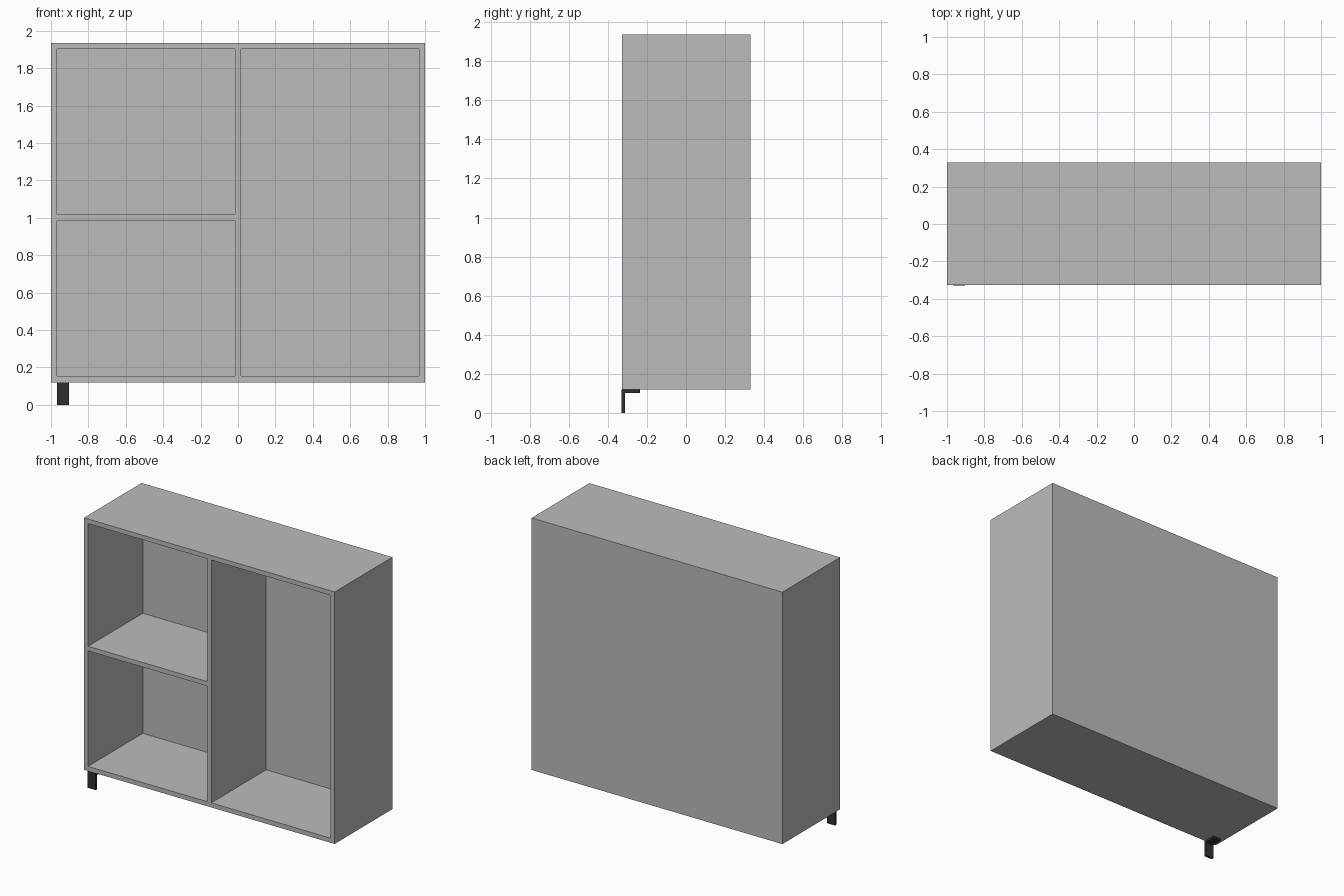
import bpy
import bmesh

default = bpy.data.objects.get("Cube")
if default:
    bpy.data.objects.remove(default, do_unlink=True)


def make_material(name, value):
    mat = bpy.data.materials.new(name)
    mat.use_nodes = True
    color = (value, value, value, 1)
    mat.diffuse_color = color
    mat.node_tree.nodes["Principled BSDF"].inputs["Base Color"].default_value = color
    return mat


def extrude_profile(name, profile, x0, x1, mat):
    """Extrude a (y, z) outline along x."""
    bm = bmesh.new()
    face = bm.faces.new([bm.verts.new((x0, y, z)) for y, z in profile])
    result = bmesh.ops.extrude_face_region(bm, geom=[face])
    moved = [v for v in result["geom"] if isinstance(v, bmesh.types.BMVert)]
    bmesh.ops.translate(bm, verts=moved, vec=(x1 - x0, 0, 0))
    bmesh.ops.recalc_face_normals(bm, faces=bm.faces)
    mesh = bpy.data.meshes.new(name)
    bm.to_mesh(mesh)
    bm.free()
    mesh.materials.append(mat)
    obj = bpy.data.objects.new(name, mesh)
    bpy.context.collection.objects.link(obj)
    return obj


def panel(name, x, y, z, mat):
    outline = [(y[0], z[0]), (y[1], z[0]), (y[1], z[1]), (y[0], z[1])]
    return extrude_profile(name, outline, x[0], x[1], mat)


board = make_material("grey board", 0.5)
metal = make_material("black metal", 0.03)

# Overall cabinet dimensions
T = 0.033
FRONT, BACK = -0.327, 0.33
BOTTOM, TOP = 0.12, 1.936
SHELF = 1.002
depth = (FRONT, BACK)
inner_depth = (FRONT, BACK - T)
inner_height = (BOTTOM + T, TOP - T)

# Outer carcass
panel("top_panel", (-1, 1), depth, (TOP - T, TOP), board)
panel("bottom_panel", (-1, 1), depth, (BOTTOM, BOTTOM + T), board)
for name, x in (("right_side", -1), ("left_side", 1 - T)):
    panel(name, (x, x + T), depth, inner_height, board)
panel("back_panel", (-1 + T, 1 - T), (BACK - T, BACK), inner_height, board)

# Divider and shelf
panel("divider", (-T / 2, T / 2), inner_depth, inner_height, board)
panel("shelf", (-1 + T, -T / 2), inner_depth, (SHELF - T / 2, SHELF + T / 2), board)

# Single angled bracket foot under the front right corner
foot_front, foot_back, thick = -0.33, -0.236, 0.017
extrude_profile("bracket_foot", [
    (foot_front, 0), (foot_front + thick, 0),
    (foot_front + thick, BOTTOM - thick), (foot_back, BOTTOM - thick),
    (foot_back, BOTTOM), (foot_front, BOTTOM),
], -0.968, -0.904, metal)
